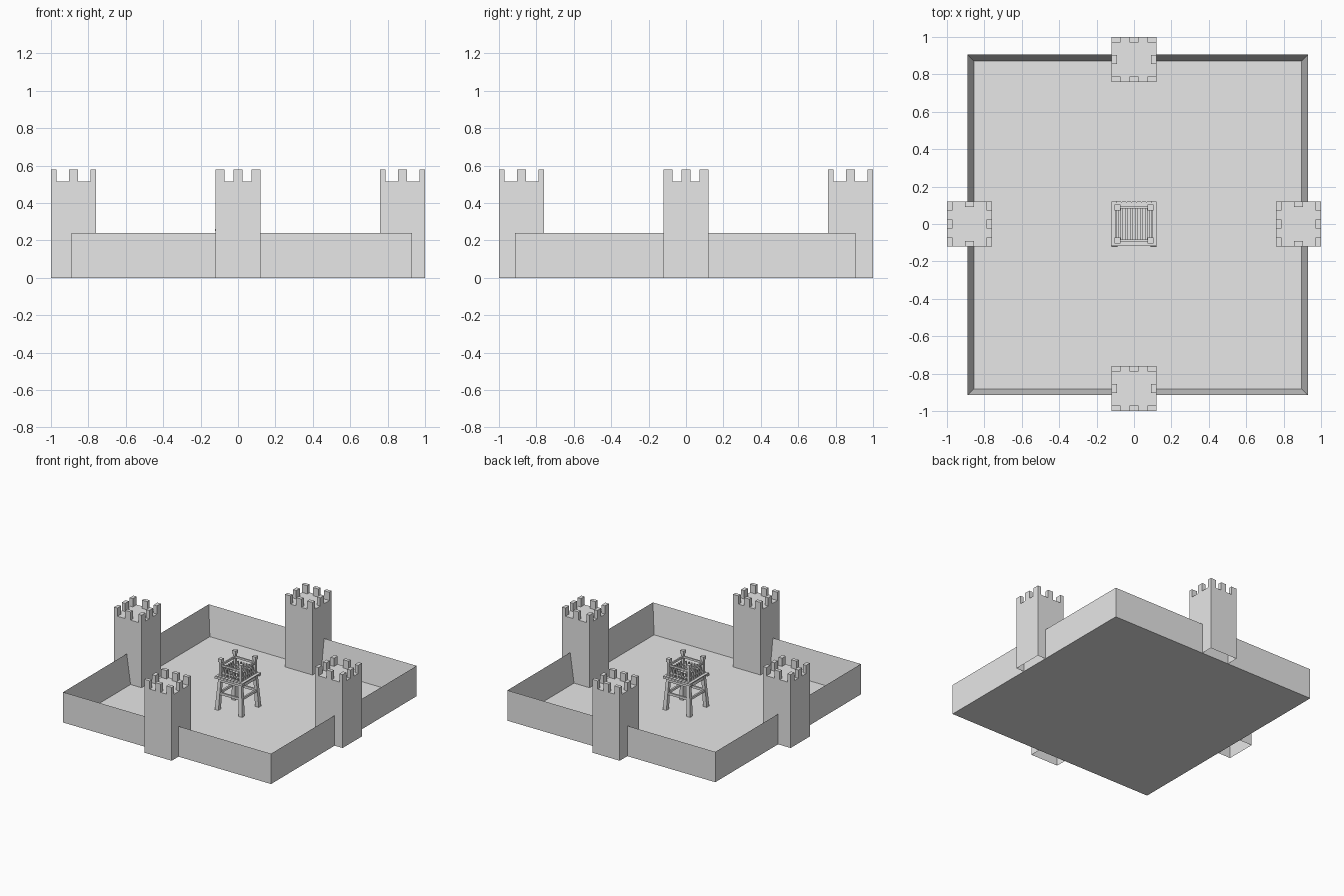
import bpy, bmesh, math
from mathutils import Matrix, Vector

if "Cube" in bpy.data.objects:
    bpy.data.objects.remove(bpy.data.objects["Cube"])

stone = bpy.data.materials.new("pale_grey")
stone.use_nodes = True
GREY = (0.8, 0.8, 0.8, 1)
stone.diffuse_color = GREY
stone.node_tree.nodes["Principled BSDF"].inputs["Base Color"].default_value = GREY


def box(bm, x0, x1, y0, y1, z0, z1, taper=None):
    """Axis-aligned box; taper = (dx, dy, scale) shifts and scales its top."""
    mid = Vector(((x0 + x1) / 2, (y0 + y1) / 2, (z0 + z1) / 2))
    size = (x1 - x0, y1 - y0, z1 - z0)
    mat = Matrix.Translation(mid) @ Matrix.Diagonal((*size, 1))
    verts = bmesh.ops.create_cube(bm, size=1, matrix=mat)["verts"]
    if taper:
        for v in verts:
            if v.co.z > mid.z:
                v.co.x = mid.x + (v.co.x - mid.x) * taper[2] + taper[0]
                v.co.y = mid.y + (v.co.y - mid.y) * taper[2] + taper[1]
    return verts


def post(bm, x, y, w, z0, z1, taper=None):
    return box(bm, x - w / 2, x + w / 2, y - w / 2, y + w / 2, z0, z1, taper)


def finish(bm, name, mesh=None):
    mesh = bpy.data.meshes.new(name)
    bm.to_mesh(mesh)
    bm.free()
    mesh.materials.append(stone)
    ob = bpy.data.objects.new(name, mesh)
    bpy.context.collection.objects.link(ob)
    return ob


# Courtyard floor and curtain wall
X0, X1, Y0, Y1, T, WALL = -0.89, 0.93, -0.915, 0.905, 0.048, 0.24
bm = bmesh.new()
box(bm, X0, X1, Y0, Y1, 0, WALL)
top = max(bm.faces, key=lambda f: f.calc_center_median().z)
bmesh.ops.inset_region(bm, faces=[top], thickness=T)
for v in top.verts:
    v.co.z = 0.006
finish(bm, "courtyard_wall")

# Four battlement towers, open underneath
H, BODY, TOP = 0.12, 0.515, 0.58
LONG, SHORT = 0.047, 0.029


def stone_tower(name, angle):
    bm = bmesh.new()
    box(bm, -H, H, -H, H, 0, BODY)
    base = min(bm.faces, key=lambda f: f.calc_center_median().z)
    bmesh.ops.delete(bm, geom=[base], context="FACES_ONLY")
    for s in (-1, 1):
        # Middle and corner merlons along the two wide sides
        for c in (-1, 0, 1):
            x = c * (H - LONG / 2)
            y = s * (H - SHORT / 2)
            box(bm, x - LONG / 2, x + LONG / 2, y - SHORT / 2, y + SHORT / 2, BODY, TOP)
        # Middle merlon on the other two sides
        x = s * (H - SHORT / 2)
        box(bm, x - SHORT / 2, x + SHORT / 2, -LONG / 2, LONG / 2, BODY, TOP)
    bm.transform(Matrix.Rotation(angle, 4, "Z") @ Matrix.Translation((0, -0.88, 0)))
    finish(bm, name)


for i, name in enumerate(("front", "left", "back", "right")):
    stone_tower(name + "_tower", i * math.pi / 2)

# Central timber lookout: legs, upper posts and caps
CORNERS = [(sx, sy) for sx in (-1, 1) for sy in (-1, 1)]
bm = bmesh.new()
for sx, sy in CORNERS:
    post(bm, sx * 0.104, sy * 0.104, 0.032, 0.006, 0.25, (-sx * 0.014, -sy * 0.014, 0.75))
finish(bm, "lookout_legs")

bm = bmesh.new()
for sx, sy in CORNERS:
    post(bm, sx * 0.088, sy * 0.088, 0.02, 0.25, 0.38)
    post(bm, sx * 0.088, sy * 0.088, 0.03, 0.38, 0.405)
finish(bm, "lookout_posts")


def ring(bm, r, w, z0, z1):
    """Four bars forming a square, mirrored on both axes."""
    for s in (-1, 1):
        box(bm, -r, r, s * r - w / 2, s * r + w / 2, z0, z1)
        box(bm, s * r - w / 2, s * r + w / 2, -r, r, z0, z1)


# Braces between the legs
bm = bmesh.new()
ring(bm, 0.097, 0.014, 0.125, 0.143)
ring(bm, 0.092, 0.016, 0.225, 0.25)
finish(bm, "lookout_braces")

# Platform beams and planks
bm = bmesh.new()
for s in (-1, 1):
    box(bm, -0.124, 0.12, s * 0.105 - 0.012, s * 0.105 + 0.012, 0.25, 0.262)
for i in range(9):
    x = -0.108 + i * 0.027
    box(bm, x - 0.011, x + 0.011, -0.118, 0.12, 0.262, 0.27)
finish(bm, "lookout_platform")

# Railing bars and pickets
bm = bmesh.new()
ring(bm, 0.088, 0.011, 0.345, 0.36)
ring(bm, 0.088, 0.01, 0.29, 0.3)
for i in range(6):
    t = -0.06 + i * 0.024
    for s in (-1, 1):
        post(bm, t, s * 0.088, 0.01, 0.268, 0.325)
        post(bm, s * 0.088, t, 0.01, 0.268, 0.325)
finish(bm, "lookout_railing")
